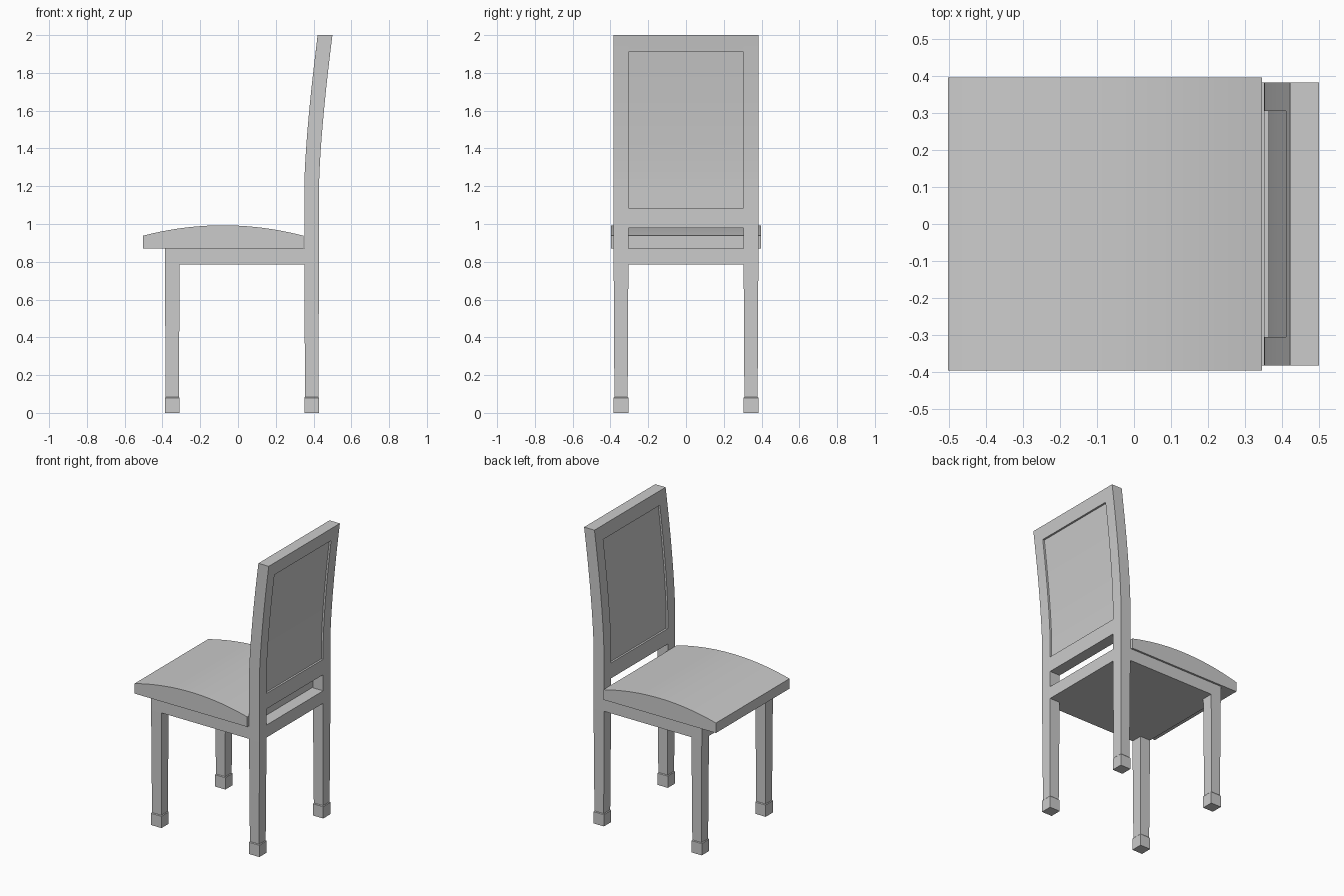
import bpy

if "Cube" in bpy.data.objects:
    bpy.data.objects.remove(bpy.data.objects["Cube"])

LEG = 0.078          # leg and post thickness
OUT, INN = 0.383, 0.305   # outer and inner y of the posts
APRON_Z, SEAT_Z = 0.785, 0.87
BACK_X = 0.351       # front face of the rear posts below the bend


def make(name, verts, faces, smooth=False):
    me = bpy.data.meshes.new(name)
    me.from_pydata(verts, [], faces)
    ob = bpy.data.objects.new(name, me)
    bpy.context.collection.objects.link(ob)
    if smooth:
        bpy.ops.object.select_all(action='DESELECT')
        bpy.context.view_layer.objects.active = ob
        ob.select_set(True)
        bpy.ops.object.shade_smooth_by_angle(angle=0.5)
    return ob


def extrude_y(name, profile, y0, y1, smooth=True):
    """Extrude a counter-clockwise (x, z) profile from y0 to y1."""
    n = len(profile)
    verts = [(x, y, z) for y in (y0, y1) for x, z in profile]
    faces = [tuple(range(n)), tuple(range(2 * n - 1, n - 1, -1))]
    faces += [(i, i + n, (i + 1) % n + n, (i + 1) % n) for i in range(n)]
    return make(name, verts, faces, smooth)


def loft_square(name, cx, cy, sections):
    """Stack square sections given as (z, half width)."""
    verts = [(cx + sx * h, cy + sy * h, z) for z, h in sections
             for sx, sy in ((-1, -1), (1, -1), (1, 1), (-1, 1))]
    faces = [(3, 2, 1, 0)]
    for k in range(len(sections) - 1):
        b = 4 * k
        faces += [(b + i, b + (i + 1) % 4, b + 4 + (i + 1) % 4, b + 4 + i)
                  for i in range(4)]
    e = 4 * (len(sections) - 1)
    faces.append((e, e + 1, e + 2, e + 3))
    return make(name, verts, faces)


def lean(z):
    """Backward offset of the backrest at height z."""
    t = max(0.0, (z - 1.2) / 0.8)
    return 0.071 * t ** 1.45


def back_piece(name, y0, y1, z0, z1, inset=0.0):
    """Part of the backrest that follows its bend."""
    steps = max(1, round((z1 - z0) / 0.06))
    zs = [z0 + (z1 - z0) * i / steps for i in range(steps + 1)]
    rear = [(BACK_X + LEG - inset + lean(z), z) for z in zs]
    front = [(BACK_X + inset + lean(z), z) for z in reversed(zs)]
    return extrude_y(name, rear + front, y0, y1)


# Legs with slim shafts and small block feet
h = LEG / 2
sections = [(0, h), (0.08, h), (0.085, h - 0.004), (APRON_Z, h)]
for side, s in (("right", -1), ("left", 1)):
    loft_square(f"front_leg_{side}", -0.348, s * (OUT - h), sections)
    loft_square(f"rear_leg_{side}", BACK_X + h, s * (OUT - h), sections)
    # Curved rear posts
    back_piece(f"back_post_{side}", *sorted((s * INN, s * OUT)), APRON_Z, 2.0)

# Backrest rails and recessed panel
back_piece("seat_rear_rail", -INN, INN, APRON_Z, SEAT_Z)
back_piece("back_lower_rail", -INN, INN, 0.98, 1.085)
back_piece("back_top_rail", -INN, INN, 1.91, 2.0)
back_piece("back_panel", -INN, INN, 1.085, 1.91, inset=0.013)

# Seat base
extrude_y("seat_apron", [(-0.387, APRON_Z), (BACK_X, APRON_Z),
                         (BACK_X, SEAT_Z), (-0.387, SEAT_Z)], -OUT, OUT, False)

# Domed seat cushion
x0, x1, N = -0.503, 0.346, 24
top = []
for i in range(N + 1):
    u = 1 - 2 * i / N
    top.append(((x0 + x1) / 2 + u * (x1 - x0) / 2, 0.938 + 0.055 * (1 - u * u)))
extrude_y("seat", [(x0, SEAT_Z), (x1, SEAT_Z)] + top, -0.396, 0.396)
